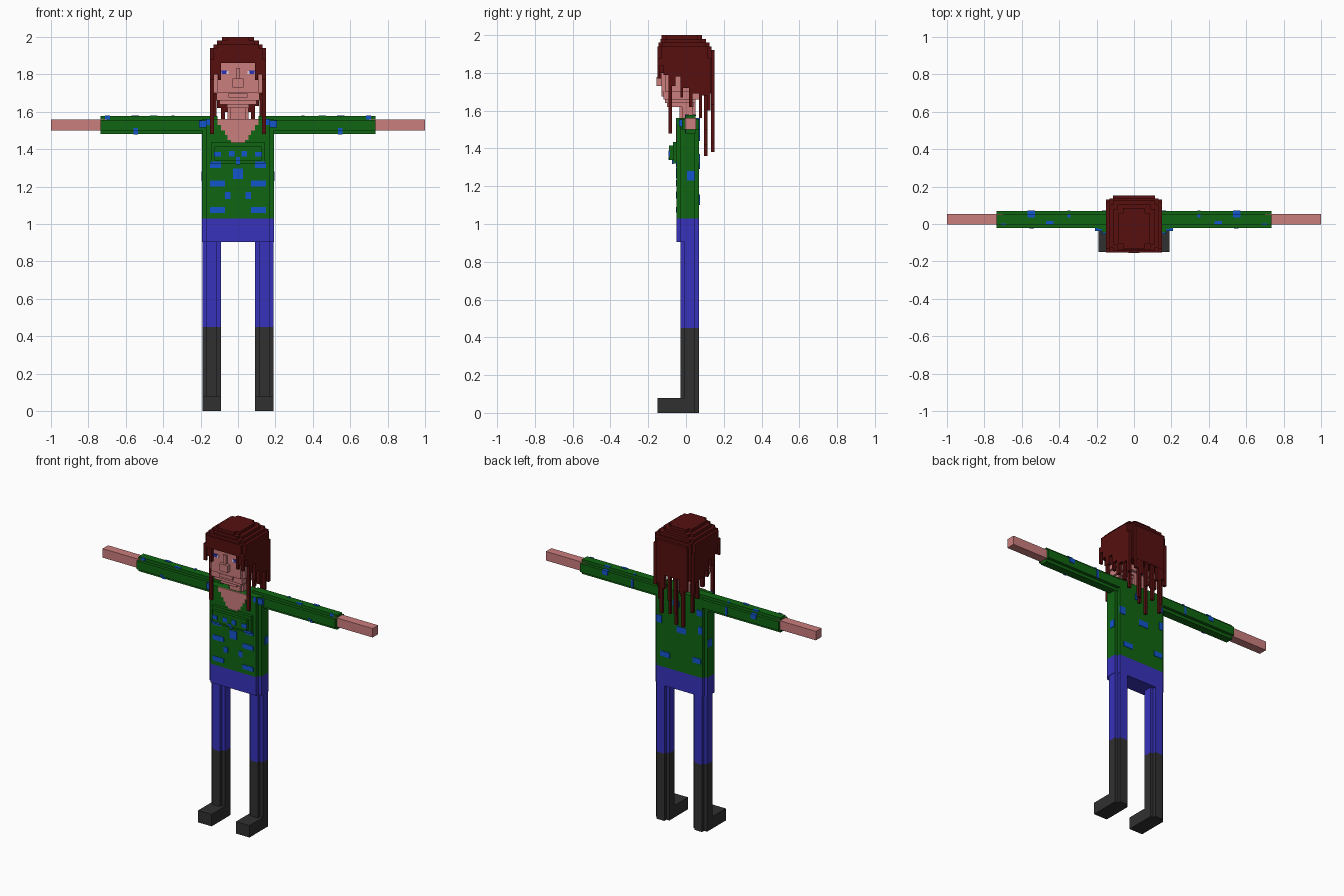
import bpy, bmesh
from mathutils import Vector

cube = bpy.data.objects.get("Cube")
if cube:
    bpy.data.objects.remove(cube, do_unlink=True)


def material(name, rgb):
    m = bpy.data.materials.new(name)
    m.use_nodes = True
    m.diffuse_color = (*rgb, 1)
    m.node_tree.nodes["Principled BSDF"].inputs["Base Color"].default_value = (*rgb, 1)
    return m


SKIN = material("skin", (0.60, 0.205, 0.205))
HAIR = material("dark red hair", (0.095, 0.005, 0.005))
GREEN = material("green shirt", (0.005, 0.13, 0.006))
BLUE = material("blue patches", (0.006, 0.091, 0.60))
PANTS = material("indigo trousers", (0.038, 0.032, 0.50))
BOOT = material("charcoal boots", (0.03, 0.03, 0.03))
WHITE = material("eye white", (0.75, 0.70, 0.75))
IRIS = material("eye blue", (0.03, 0.03, 0.45))


def add_prism(bm, b, axis=2, notch=0.0):
    """Box (x0, x1, y0, y1, z0, z1) with optional notched edges along one axis."""
    u, v = [i for i in range(3) if i != axis]
    u0, u1, v0, v1 = b[2*u], b[2*u+1], b[2*v], b[2*v+1]
    n = notch
    if n:
        outline = [(u0+n, v0), (u1-n, v0), (u1-n, v0+n), (u1, v0+n), (u1, v1-n), (u1-n, v1-n),
                   (u1-n, v1), (u0+n, v1), (u0+n, v1-n), (u0, v1-n), (u0, v0+n), (u0+n, v0+n)]
    else:
        outline = [(u0, v0), (u1, v0), (u1, v1), (u0, v1)]
    verts = []
    for p in outline:
        co = [0, 0, 0]
        co[u], co[v], co[axis] = p[0], p[1], b[2*axis]
        verts.append(bm.verts.new(co))
    face = bm.faces.new(verts)
    up = bmesh.ops.extrude_face_region(bm, geom=[face])["geom"]
    shift = Vector((0, 0, 0))
    shift[axis] = b[2*axis+1] - b[2*axis]
    bmesh.ops.translate(bm, vec=shift, verts=[g for g in up if isinstance(g, bmesh.types.BMVert)])


def part(name, mat, boxes, axis=2, notch=0.0):
    bm = bmesh.new()
    for b in boxes:
        add_prism(bm, b, axis, notch)
    bmesh.ops.recalc_face_normals(bm, faces=bm.faces)
    me = bpy.data.meshes.new(name)
    bm.to_mesh(me)
    bm.free()
    me.materials.append(mat)
    ob = bpy.data.objects.new(name, me)
    bpy.context.collection.objects.link(ob)
    return ob


def flip(b):
    return (-b[1], -b[0], *b[2:])


def both(boxes):
    return boxes + [flip(b) for b in boxes]


# Legs, shoes, sleeves and hands, one per side
for side, f in (("left", lambda b: b), ("right", flip)):
    part(side + "_boot_shaft", BOOT, [f((.09, .19, -.03, .07, 0, .45))], notch=.022)
    part(side + "_boot_foot", BOOT, [f((.09, .19, -.15, .045, 0, .08))])
    part(side + "_trouser_leg", PANTS, [f((.09, .19, -.03, .07, .45, .91))], notch=.022)
    part(side + "_sleeve", GREEN, [f((.11, .735, -.022, .07, 1.48, 1.577))], axis=0, notch=.02)
    part(side + "_hand", SKIN, [f((.70, 1.0, -.004, .054, 1.5, 1.56))])

# Hips and torso
part("hips", PANTS, [(-.192, .192, -.05, .07, .905, 1.03)], notch=.022)
part("torso", GREEN, [(-.192, .192, -.05, .07, 1.03, 1.56)], notch=.022)
part("chest", GREEN, [(-.145, .145, -.07, -.04, 1.32, 1.435),
                      (-.125, .125, -.09, -.04, 1.34, 1.415)])

# Stepped neckline and neck
rows = [(1.53, 1.562, .11), (1.50, 1.53, .09), (1.475, 1.50, .07),
        (1.45, 1.475, .055), (1.432, 1.45, .038)]
part("neckline", SKIN, [(-w, w, -.053, -.046, lo, hi) for lo, hi, w in rows])
part("neck", SKIN, [(-.055, .055, -.035, .05, 1.54, 1.68)], notch=.015)

# Shirt patches on the front, chest, flanks, back and sleeves
front = [(.07, .15, 1.20, 1.232), (.04, .07, 1.135, 1.172), (.07, .15, 1.06, 1.09), (.09, .15, 1.30, 1.33)]
part("front_patches", BLUE, both([(a, b, -.053, -.046, lo, hi) for a, b, lo, hi in front])
     + [(-.027, .027, -.053, -.046, 1.24, 1.296)])
part("chest_patches", BLUE, both([(.018, .048, -.093, -.086, 1.36, 1.39),
                                  (.09, .128, -.093, -.086, 1.36, 1.386),
                                  (.09, .148, -.073, -.066, 1.32, 1.335)])
     + [(-.012, .012, -.093, -.086, 1.34, 1.357), (-.012, .012, -.073, -.066, 1.318, 1.34)])
part("flank_patches", BLUE, both([(.187, .195, .005, .045, 1.23, 1.28)]))
back = [(-.05, .02, 1.29, 1.33), (-.17, -.13, 1.44, 1.48), (.0, .05, 1.46, 1.50), (.07, .14, 1.10, 1.135),
        (-.16, -.10, 1.12, 1.155), (.13, .17, 1.32, 1.37), (-.17, -.14, 1.32, 1.37)]
part("back_patches", BLUE, [(a, b, .066, .073, lo, hi) for a, b, lo, hi in back])
part("sleeve_patches", BLUE, both([
    (.53, .57, .036, .053, 1.573, 1.580), (.53, .57, .05, .073, 1.552, 1.560),
    (.53, .57, .066, .073, 1.53, 1.555), (.34, .355, .035, .053, 1.573, 1.580),
    (.34, .355, .066, .073, 1.50, 1.555), (.43, .47, -.002, .015, 1.573, 1.580),
    (.535, .56, -.025, -.018, 1.50, 1.512), (.535, .56, -.005, .002, 1.478, 1.50),
    (.685, .71, -.005, .002, 1.56, 1.580)]))
part("shoulder_patches", BLUE, both([(.165, .208, -.038, -.02, 1.515, 1.553),
                                     (.15, .17, -.053, -.046, 1.53, 1.562)]))

# Head, jaw, nose and mouth
part("head", SKIN, [(-.13, .13, -.13, .10, 1.70, 1.90)], notch=.02)
part("jaw", SKIN, [(-.115, .115, -.12, .07, 1.66, 1.70), (-.10, .10, -.11, .05, 1.64, 1.66),
                   (-.06, .06, -.10, .04, 1.62, 1.64)])
part("nose", SKIN, [(-.012, .012, -.142, -.12, 1.775, 1.835), (-.03, .03, -.155, -.12, 1.73, 1.777)])
part("mouth", SKIN, [(-.05, .05, -.13, -.11, 1.676, 1.698)])
part("eye_whites", WHITE, both([(.05, .10, -.133, -.126, 1.802, 1.818)]))
part("eye_irises", IRIS, both([(.062, .088, -.135, -.128, 1.802, 1.818)]))
part("eyelids", IRIS, both([(.058, .096, -.135, -.128, 1.816, 1.821)]))

# Hair crown in stepped layers
for i, (w, y0, y1, lo, hi, n) in enumerate([
        (.15, -.152, .135, 1.86, 1.94, .02), (.132, -.145, .125, 1.93, 1.96, .02),
        (.112, -.135, .105, 1.95, 1.98, .025), (.085, -.13, .085, 1.97, 2.0, .025)]):
    part("hair_crown_%d" % (i + 1), HAIR, [(-w, w, y0, y1, lo, hi)], notch=n)

# Fringe and side locks: y start, y end, lowest point
locks = [(-.152, -.138, 1.77), (-.138, -.12, 1.84), (-.12, -.092, 1.79), (-.092, -.075, 1.48),
         (-.075, -.055, 1.73), (-.055, -.03, 1.78), (-.03, -.015, 1.67), (-.015, .015, 1.72),
         (.015, .035, 1.62), (.035, .07, 1.69), (.07, .085, 1.56), (.085, .11, 1.68), (.11, .13, 1.60)]
part("side_locks", HAIR, both([(.128, .15, a, b, lo, 1.88) for a, b, lo in locks]))
part("fringe", HAIR, both([(.09, .106, -.15, -.128, 1.77, 1.87), (.106, .13, -.145, -.12, 1.80, 1.87)]))

# Back hair panel and hanging strands: x start, x end, lowest point, depth row
part("back_hair", HAIR, [(-.13, .13, .08, .135, 1.69, 1.90), (-.112, .112, .12, .152, 1.69, 1.92)])
strands = [(-.13, -.114, 1.47, 0), (-.09, -.07, 1.38, 1), (-.055, -.04, 1.56, 0), (-.035, -.015, 1.45, 1),
           (-.012, .005, 1.36, 0), (.012, .03, 1.53, 1), (.036, .052, 1.42, 0), (.07, .09, 1.43, 1),
           (.114, .13, 1.50, 0), (-.112, -.09, 1.62, 1), (.09, .112, 1.63, 1), (.052, .07, 1.60, 1),
           (-.07, -.055, 1.60, 1)]
part("back_strands", HAIR, [(a, b, .095 + .038 * r, .113 + .038 * r, lo, 1.72) for a, b, lo, r in strands])
